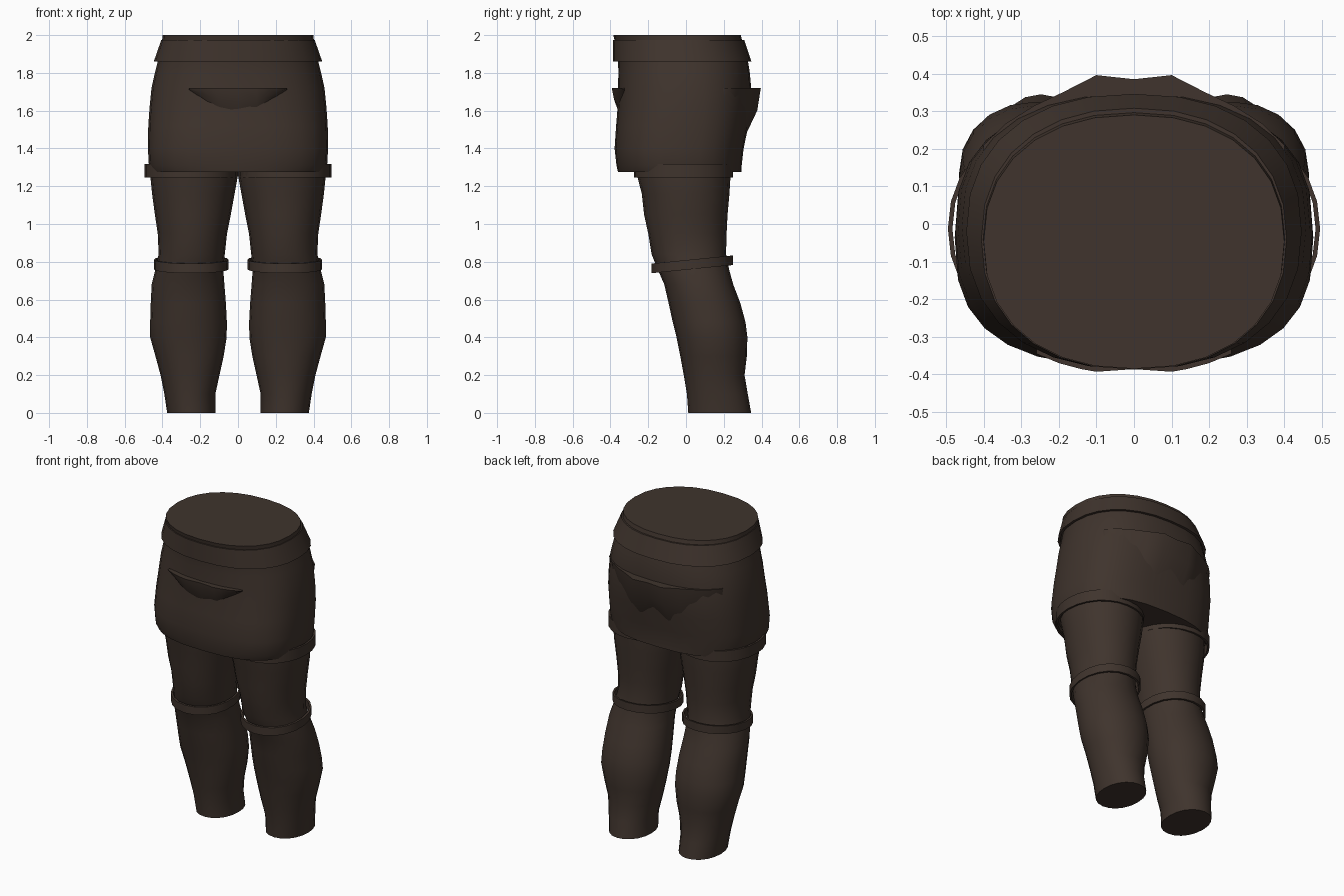
import bpy, math

if "Cube" in bpy.data.objects:
    bpy.data.objects.remove(bpy.data.objects["Cube"])

brown = bpy.data.materials.new("dark brown cloth")
brown.diffuse_color = (0.05, 0.034, 0.026, 1)
brown.use_nodes = True
brown.node_tree.nodes["Principled BSDF"].inputs["Base Color"].default_value = brown.diffuse_color


def make(name, verts, faces, angle=40):
    mesh = bpy.data.meshes.new(name)
    mesh.from_pydata(verts, [], faces)
    mesh.materials.append(brown)
    ob = bpy.data.objects.new(name, mesh)
    bpy.context.collection.objects.link(ob)
    bpy.ops.object.select_all(action='DESELECT')
    ob.select_set(True)
    bpy.context.view_layer.objects.active = ob
    bpy.ops.object.mode_set(mode='EDIT')
    bpy.ops.mesh.select_all(action='SELECT')
    bpy.ops.mesh.normals_make_consistent(inside=False)
    bpy.ops.object.mode_set(mode='OBJECT')
    bpy.ops.object.shade_smooth_by_angle(angle=math.radians(angle))
    return ob


def outline(a, x0, x1, y0, y1, power):
    """Point at angle a on a rounded outline filling the given box."""
    c, s = math.cos(a), math.sin(a)
    e = 2 / power
    px = math.copysign(abs(c) ** e, c)
    py = math.copysign(abs(s) ** e, s)
    return ((x0 + x1) / 2 + px * (x1 - x0) / 2,
            (y0 + y1) / 2 + py * (y1 - y0) / 2)


def loft(name, rings, sides, tilt=0.0, closed_loop=False):
    """Skin rings of (z, x0, x1, y0, y1, power); tilt raises z towards the back."""
    verts, faces = [], []
    for z, x0, x1, y0, y1, p in rings:
        for k in range(sides):
            x, y = outline(2 * math.pi * k / sides, x0, x1, y0, y1, p)
            verts.append((x, y, z + tilt * (y - (y0 + y1) / 2)))
    n = len(rings)
    for r in range(n if closed_loop else n - 1):
        a, b = r * sides, (r + 1) % n * sides
        for k in range(sides):
            j = (k + 1) % sides
            faces.append((a + k, a + j, b + j, b + k))
    if not closed_loop:
        faces.append(tuple(range(sides))[::-1])
        faces.append(tuple(range((n - 1) * sides, n * sides)))
    return make(name, verts, faces)


def mirrored(rings):
    return [(z, -x1, -x0, y0, y1, p) for z, x0, x1, y0, y1, p in rings]


# Hips, rounded box section, closed at the waist
hips = [(z, -w, w, y0, y1, p) for z, w, y0, y1, p in (
    (1.275, 0.46, -0.36, 0.295, 2.6), (1.31, 0.472, -0.368, 0.295, 2.7),
    (1.40, 0.477, -0.378, 0.305, 2.7), (1.52, 0.475, -0.37, 0.33, 2.6),
    (1.62, 0.468, -0.362, 0.34, 2.5), (1.72, 0.458, -0.36, 0.345, 2.4),
    (1.80, 0.44, -0.358, 0.338, 2.35), (1.88, 0.42, -0.36, 0.325, 2.3),
    (1.96, 0.402, -0.375, 0.30, 2.25), (2.0, 0.40, -0.385, 0.29, 2.25))]
loft("hips", hips, 28)

# Flared waistband
loft("waistband", [
    (1.86, -0.43, 0.43, -0.37, 0.33, 2.3), (1.86, -0.446, 0.446, -0.386, 0.346, 2.3),
    (1.975, -0.406, 0.406, -0.387, 0.308, 2.25), (1.975, -0.39, 0.39, -0.36, 0.29, 2.25)],
    28, closed_loop=True)

# Legs lean backwards towards the ankle
leg = [
    (0.0, 0.12, 0.375, 0.012, 0.345, 2.1), (0.10, 0.12, 0.39, 0.005, 0.327, 2.1),
    (0.20, 0.098, 0.41, -0.012, 0.31, 2.1), (0.30, 0.076, 0.437, -0.03, 0.322, 2.1),
    (0.40, 0.06, 0.465, -0.05, 0.325, 2.1), (0.48, 0.059, 0.465, -0.07, 0.315, 2.1),
    (0.58, 0.064, 0.462, -0.092, 0.288, 2.1), (0.68, 0.072, 0.457, -0.115, 0.25, 2.1),
    (0.76, 0.078, 0.437, -0.15, 0.228, 2.1), (0.84, 0.07, 0.42, -0.182, 0.212, 2.1),
    (0.95, 0.058, 0.425, -0.20, 0.215, 2.1), (1.05, 0.038, 0.44, -0.222, 0.22, 2.1),
    (1.16, 0.018, 0.455, -0.234, 0.23, 2.1), (1.26, 0.0, 0.465, -0.26, 0.236, 2.1),
    (1.36, 0.0, 0.46, -0.27, 0.24, 2.1)]


def strap(x0, x1, y0, y1, z0, z1, t=0.012):
    return [(z0, x0, x1, y0, y1, 2.1), (z1, x0, x1, y0, y1, 2.1),
            (z1, x0 + t, x1 - t, y0 + t, y1 - t, 2.1),
            (z0, x0 + t, x1 - t, y0 + t, y1 - t, 2.1)]


knee = strap(0.05, 0.445, -0.183, 0.248, 0.761, 0.812)
thigh = strap(0.003, 0.495, -0.275, 0.25, 1.247, 1.318)
for side, flip in (("right", lambda r: r), ("left", mirrored)):
    loft(side + "_leg", flip(leg), 20)
    loft(side + "_knee_strap", flip(knee), 20, tilt=0.1, closed_loop=True)
    loft(side + "_thigh_strap", flip(thigh), 24, closed_loop=True)


def flap(name, columns, z_top):
    """Sagging pocket: columns of (x, outer_y, wall_y, z_low) with a flat top."""
    full = [(-x, yo, yw, zl) for x, yo, yw, zl in columns[:0:-1]] + columns
    verts, faces = [], []
    for x, yo, yw, zl in full:
        ym = yo + (yw - yo) * 0.25
        verts += [(x, yw, z_top), (x, yo, z_top),
                  (x, ym, z_top + (zl - z_top) * 0.5), (x, yw, zl)]
    for c in range(len(full) - 1):
        a, b = c * 4, c * 4 + 4
        for k in range(4):
            j = (k + 1) % 4
            faces.append((a + k, b + k, b + j, a + j))
    last = len(verts) - 4
    faces += [(3, 2, 1, 0), (last, last + 1, last + 2, last + 3)]
    make(name, verts, faces, 50)


# Small folded pocket on the front
flap("front_pocket", [(0, -0.386, -0.35, 1.575), (0.10, -0.393, -0.345, 1.60),
                      (0.14, -0.386, -0.34, 1.62), (0.20, -0.37, -0.335, 1.67),
                      (0.26, -0.345, -0.325, 1.712)], 1.72)

# Broad pouch wrapping round the seat
flap("back_pouch", [(0, 0.385, 0.32, 1.52), (0.10, 0.396, 0.32, 1.48),
                    (0.19, 0.35, 0.30, 1.50), (0.265, 0.315, 0.27, 1.55),
                    (0.34, 0.268, 0.22, 1.58), (0.40, 0.21, 0.17, 1.63)], 1.72)
